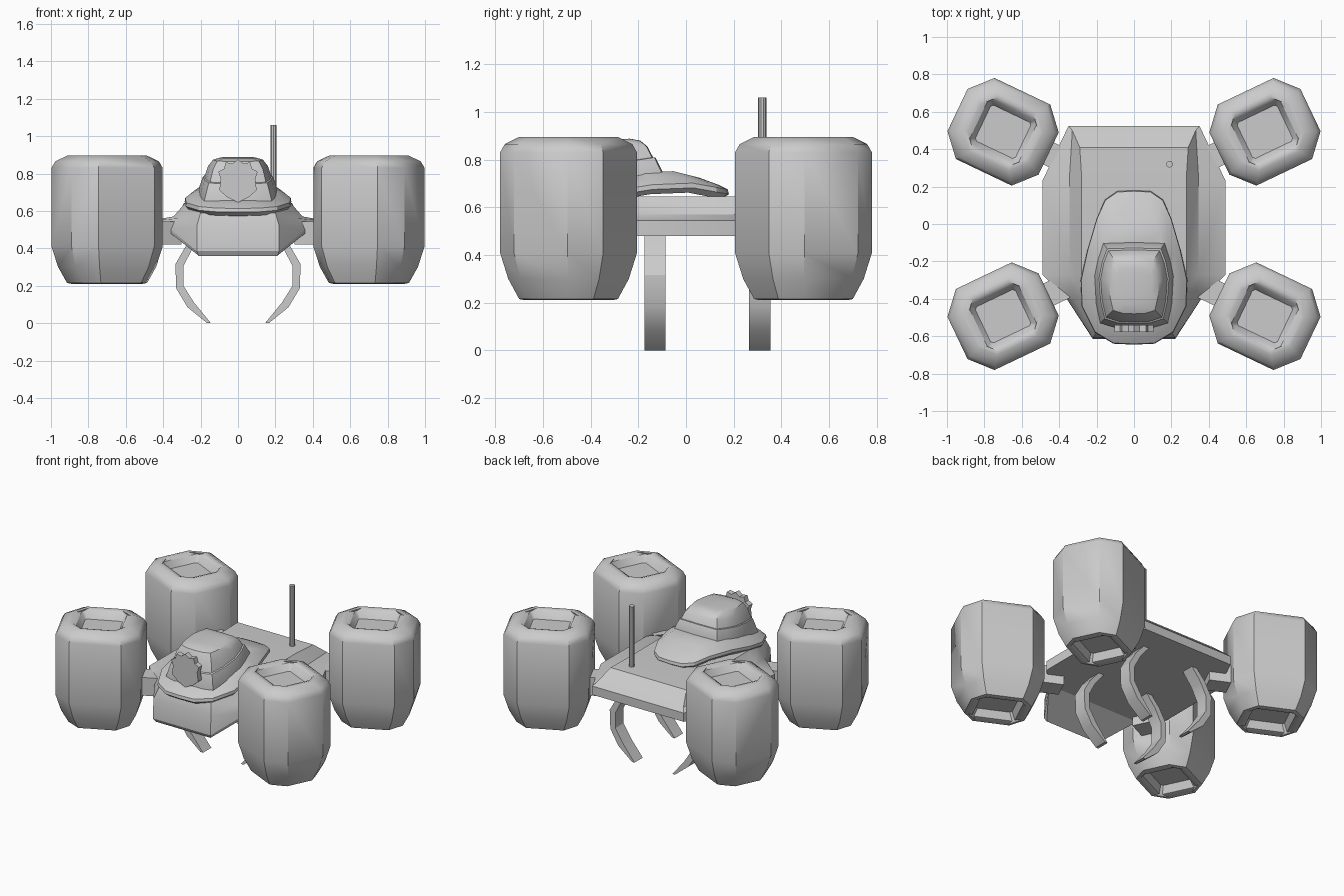
import bpy, bmesh
from math import radians, sin, cos

if "Cube" in bpy.data.objects:
    bpy.data.objects.remove(bpy.data.objects["Cube"])


def finish(name, bm, angle=30):
    bmesh.ops.recalc_face_normals(bm, faces=bm.faces)
    me = bpy.data.meshes.new(name)
    bm.to_mesh(me)
    bm.free()
    ob = bpy.data.objects.new(name, me)
    bpy.context.collection.objects.link(ob)
    bpy.ops.object.select_all(action='DESELECT')
    ob.select_set(True)
    bpy.context.view_layer.objects.active = ob
    bpy.ops.object.shade_smooth_by_angle(angle=radians(angle))
    return ob


def loft(name, layers, angle=30):
    """Bridge stacked half outlines (x >= 0) mirrored across x, closed at both ends."""
    bm = bmesh.new()
    rings = []
    for half in layers:
        right = [bm.verts.new(p) for p in half]
        left = [v if abs(v.co.x) < 1e-6 else bm.verts.new((-v.co.x, v.co.y, v.co.z)) for v in right]
        rings.append((right, left))

    def face(*vs):
        vs = list(dict.fromkeys(vs))
        if len(vs) > 2:
            bm.faces.new(vs)

    n = len(layers[0])
    for (r0, l0), (r1, l1) in zip(rings, rings[1:]):
        for i in range(n - 1):
            face(r0[i], r0[i + 1], r1[i + 1], r1[i])
            face(l0[i], l1[i], l1[i + 1], l0[i + 1])
        for i in (0, n - 1):
            if r0[i] is not l0[i]:
                face(r0[i], l0[i], l1[i], r1[i])
    for r, l in (rings[0], rings[-1]):
        for i in range(n - 1):
            face(r[i], r[i + 1], l[i + 1], l[i])
    return finish(name, bm, angle)


def prism(name, profile, y0, y1):
    """Extrude an xz profile along y."""
    bm = bmesh.new()
    f = bm.faces.new([bm.verts.new((x, y0, z)) for x, z in profile])
    ext = bmesh.ops.extrude_face_region(bm, geom=[f])
    vs = [g for g in ext['geom'] if isinstance(g, bmesh.types.BMVert)]
    bmesh.ops.translate(bm, verts=vs, vec=(0, y1 - y0, 0))
    return finish(name, bm)


def interp(table, y):
    for (ya, za), (yb, zb) in zip(table, table[1:]):
        if y >= yb:
            return za + (zb - za) * (y - ya) / (yb - ya)
    return table[-1][1]


# Hull: wide deck with shallow side shelves and a drooping nose
loft('hull', [
    [(.35, .525, .48), (.49, .23, .48), (.49, -.27, .48), (.36, -.40, .48), (.21, -.60, .36)],
    [(.35, .525, .54), (.49, .23, .545), (.49, -.27, .545), (.36, -.40, .50), (.22, -.615, .385)],
    [(.33, .50, .565), (.345, .25, .57), (.345, -.27, .57), (.32, -.40, .56), (.22, -.61, .52)],
    [(.29, .41, .64), (.28, .25, .645), (.28, -.27, .645), (.26, -.40, .635), (.20, -.58, .59)],
])

# Canopy collar: drooping rim around the cockpit
rim = [(0, .18), (.09, .175), (.155, .13), (.2, .03), (.25, -.14), (.285, -.3),
       (.28, -.44), (.21, -.58), (.11, -.64), (0, -.645)]
droop = [(.18, .64), (0, .672), (-.2, .655), (-.4, .615), (-.65, .578)]


def collar_ring(s, dz):
    return [(x * s, -.27 + (y + .27) * s, interp(droop, y) + dz) for x, y in rim]


loft('canopy_collar', [collar_ring(.93, -.005), collar_ring(1, .015), collar_ring(.99, .035),
                       collar_ring(.9, .055), collar_ring(.72, .085)])

# Canopy dome: sloped window band, small step, rounded roof
foot = [(0, -.095), (.165, -.1), (.195, -.18), (.215, -.28), (.205, -.42), (.18, -.53), (.1, -.555), (0, -.56)]


def dome_ring(s, z_back, z_front):
    return [(x * s, -.35 + (y + .35) * s, z_back + (z_front - z_back) * (-.095 - y) / .465) for x, y in foot]


loft('canopy_dome', [dome_ring(.98, .68, .6), dome_ring(1, .742, .65), dome_ring(.87, .81, .745),
                     dome_ring(.83, .81, .75), dome_ring(.74, .855, .82), dome_ring(.62, .88, .865),
                     dome_ring(.45, .888, .88)], 35)

# Shield badge on the front of the dome
half = [(0, .875), (.03, .852), (.065, .86), (.075, .825), (.105, .81), (.092, .77), (.1, .71), (.06, .675), (0, .645)]
prism('front_shield', half + [(-x, z) for x, z in half[-2:0:-1]], -.578, -.54)

# Antenna
bm = bmesh.new()
bmesh.ops.create_cone(bm, cap_ends=True, segments=10, radius1=.018, radius2=.018, depth=.44)
finish('antenna', bm).location = (.19, .32, .84)

# Curved landing legs
outer = [(.20, .5), (.28, .41), (.335, .315), (.33, .185), (.27, .085), (.165, 0)]
inner = [(.145, 0), (.235, .11), (.292, .2), (.292, .305), (.245, .395), (.16, .5)]
for side, sx in (('right', 1), ('left', -1)):
    for end, y in (('front', -.13), ('back', .31)):
        prism(f'{end}_{side}_leg', [(sx * x, z) for x, z in outer + inner], y - .045, y + .045)


# Engine pods: chamfered tubs recessed at both ends
def pod_ring(s, z):
    return [(x * s, y * s, z) for x, y in ((.165, .24), (.27, .125), (.27, -.125), (.165, -.24))]


def hole_ring(s, z):
    return [(x * s, y * s, z) for x, y in ((.13, .13), (.145, .115), (.145, -.115), (.13, -.13))]


tub = [hole_ring(.8, .27), hole_ring(.95, .22), pod_ring(.64, .21), pod_ring(.72, .215), pod_ring(.88, .3),
       pod_ring(1, .41), pod_ring(1, .83), pod_ring(.93, .865), pod_ring(.72, .895), pod_ring(.64, .895),
       hole_ring(1, .885), hole_ring(.82, .84)]
for side, sx in (('right', 1), ('left', -1)):
    for end, sy in (('front', -1), ('back', 1)):
        ang = radians(25.5) * sx * sy
        pod = loft(f'{end}_{side}_pod', tub, 40)
        pod.location = (sx * .7, sy * .493, 0)
        pod.rotation_euler.z = ang
        # Strut joining pod to hull
        bm = bmesh.new()
        bmesh.ops.create_cube(bm, size=1)
        bmesh.ops.scale(bm, vec=(.26, .13, .125), verts=bm.verts)
        arm = finish(f'{end}_{side}_strut', bm)
        arm.location = (sx * (.7 - .28 * cos(radians(25.5))), sy * (.493 - .28 * sin(radians(25.5))), .482)
        arm.rotation_euler.z = ang
